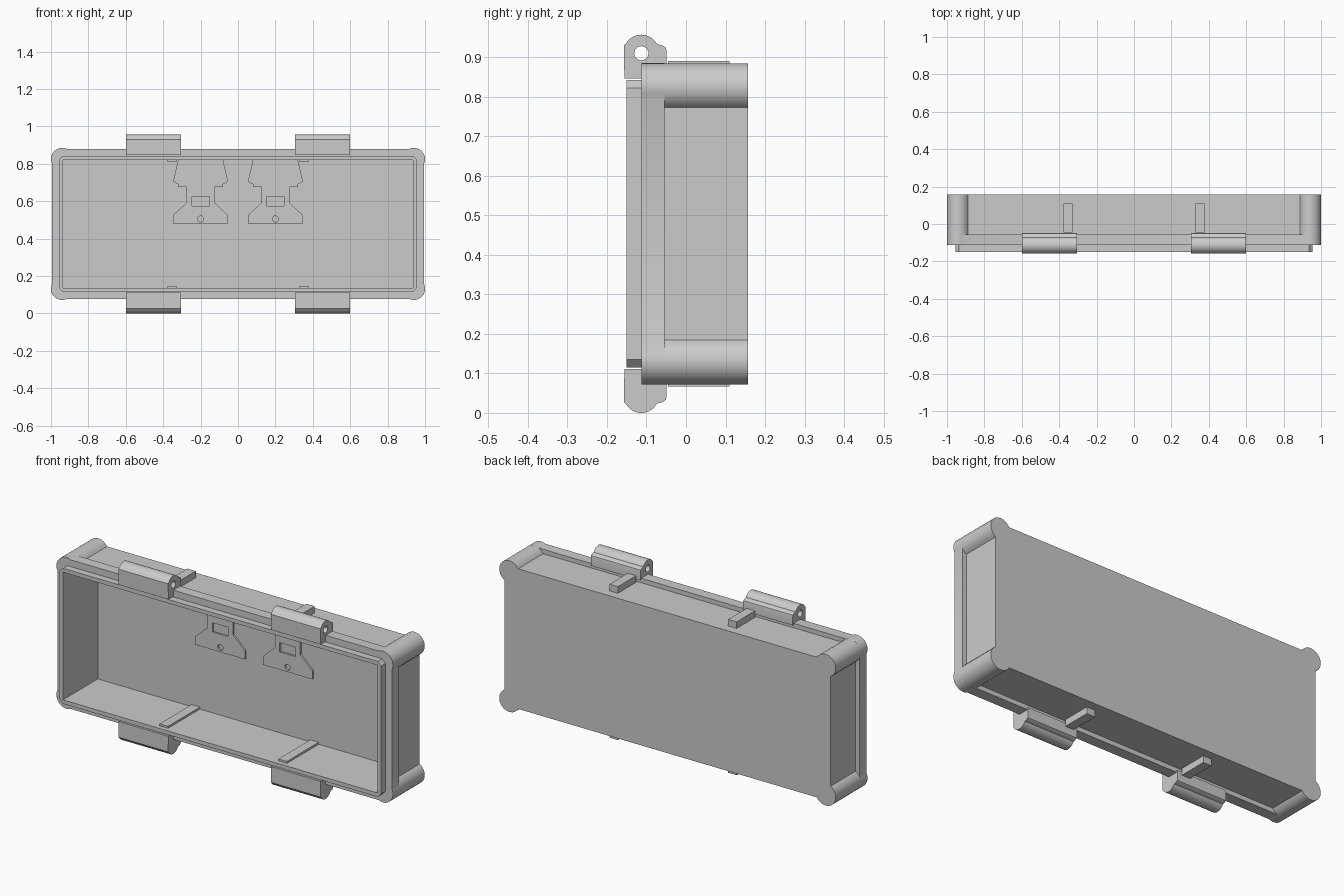
import bpy, bmesh
from math import sin, cos, acos, pi, radians
from mathutils import Vector

if "Cube" in bpy.data.objects:
    bpy.data.objects.remove(bpy.data.objects["Cube"])

MID = 0.4785                      # mid height of the case


def prism(name, loops, lo, hi, axis='Y'):
    """Extrude a 2D outline (first loop) with holes (other loops) along an axis."""
    def at(p, d):
        return (p[0], d, p[1]) if axis == 'Y' else (d, p[0], p[1])
    bm = bmesh.new()
    rings = []
    for d in (lo, hi):
        edges, level = [], []
        for loop in loops:
            vs = [bm.verts.new(at(p, d)) for p in loop]
            edges += [bm.edges.new((vs[i - 1], vs[i])) for i in range(len(vs))]
            level.append(vs)
        bmesh.ops.triangle_fill(bm, use_beauty=True, edges=edges,
                                normal=Vector((0, 1, 0) if axis == 'Y' else (1, 0, 0)))
        rings.append(level)
    for a, b in zip(*rings):
        for i in range(len(a)):
            bm.faces.new((a[i - 1], a[i], b[i], b[i - 1]))
    bmesh.ops.recalc_face_normals(bm, faces=bm.faces)
    me = bpy.data.meshes.new(name)
    bm.to_mesh(me)
    bm.free()
    ob = bpy.data.objects.new(name, me)
    bpy.context.collection.objects.link(ob)
    bpy.ops.object.select_all(action='DESELECT')
    ob.select_set(True)
    bpy.context.view_layer.objects.active = ob
    bpy.ops.object.shade_smooth_by_angle(angle=radians(30))
    return ob


def arc(cx, cy, r, a0, a1, n):
    return [(cx + r * cos(a0 + (a1 - a0) * i / n), cy + r * sin(a0 + (a1 - a0) * i / n))
            for i in range(n + 1)]


def circle(cx, cy, r, n=24):
    return arc(cx, cy, r, 0, 2 * pi, n)[:-1]


def four_way(quarter):
    """Mirror a first-quadrant chain into a closed loop around the case centre."""
    q = list(quarter)
    pts = (q + [(-x, z) for x, z in reversed(q)] + [(-x, -z) for x, z in q]
           + [(x, -z) for x, z in reversed(q)])
    return [(x, z + MID) for x, z in pts]


def bulged(sx, sz, r=0.06, cx=0.94, cz=0.3465):
    """Rectangle with round pillars bulging out at the corners."""
    return four_way(arc(cx, cz, r, -acos((sx - cx) / r), pi / 2 + acos((sz - cz) / r), 16))


def rect(x0, x1, z0, z1):
    return [(x0, z0), (x1, z0), (x1, z1), (x0, z1)]


# Case shell: front flange, recessed walls with corner pillars, back plate
cavity = four_way([(0.935, 0.343)])
prism("front_flange", [bulged(0.994, 0.4005), cavity], -0.113, -0.055)
prism("case_walls", [bulged(0.97, 0.3765), cavity], -0.055, 0.145)
prism("back_plate", [bulged(0.97, 0.3765)], 0.145, 0.157)

# Sealing lip with chamfered corners
prism("sealing_lip", [four_way([(0.955, 0.344), (0.935, 0.364)]), cavity], -0.15, -0.113)

# Lug profile (y, z): flat front, round knuckle, stepped back
lug = ([(-0.113, 0.846), (-0.156, 0.846), (-0.157, 0.93)]
       + arc(-0.113, 0.912, 0.045, radians(150), radians(28), 16)
       + [(-0.06, 0.93), (-0.051, 0.924), (-0.049, 0.915), (-0.049, 0.87), (-0.113, 0.87)])
pin_hole = circle(-0.113, 0.91, 0.018)
lower_lug = [(y, 2 * MID - z) for y, z in lug]

for side, s in (("left", -1), ("right", 1)):
    x0, x1 = sorted((s * 0.305, s * 0.6))
    prism(f"upper_lug_{side}", [lug, pin_hole], x0, x1, 'X')
    prism(f"lower_lug_{side}", [lower_lug], x0, x1, 'X')

    # Ribs on the outside and inside of the top and bottom walls
    r0, r1 = s * 0.353 - 0.025, s * 0.353 + 0.025
    for level, t in (("top", 1), ("bottom", -1)):
        def span(a, b):
            return sorted((MID + t * a, MID + t * b))
        prism(f"outer_rib_{level}_{side}", [rect(r0, r1, *span(0.37, 0.412))], -0.045, 0.11)
        prism(f"inner_rib_{level}_{side}", [rect(r0, r1, *span(0.332, 0.35))], -0.125, 0.145)

    # Hanger plates on the inner back wall
    half = [(0.12, 0.822), (0.147, 0.705), (0.12, 0.69), (0.12, 0.675), (0.075, 0.675),
            (0.075, 0.592), (0.147, 0.525), (0.147, 0.48)]
    cx = s * 0.2
    plate = [(cx + x, z) for x, z in half] + [(cx - x, z) for x, z in reversed(half)]
    prism(f"hanger_plate_{side}",
          [plate, circle(cx, 0.505, 0.016), rect(cx - 0.047, cx + 0.047, 0.575, 0.625)],
          0.135, 0.145)
